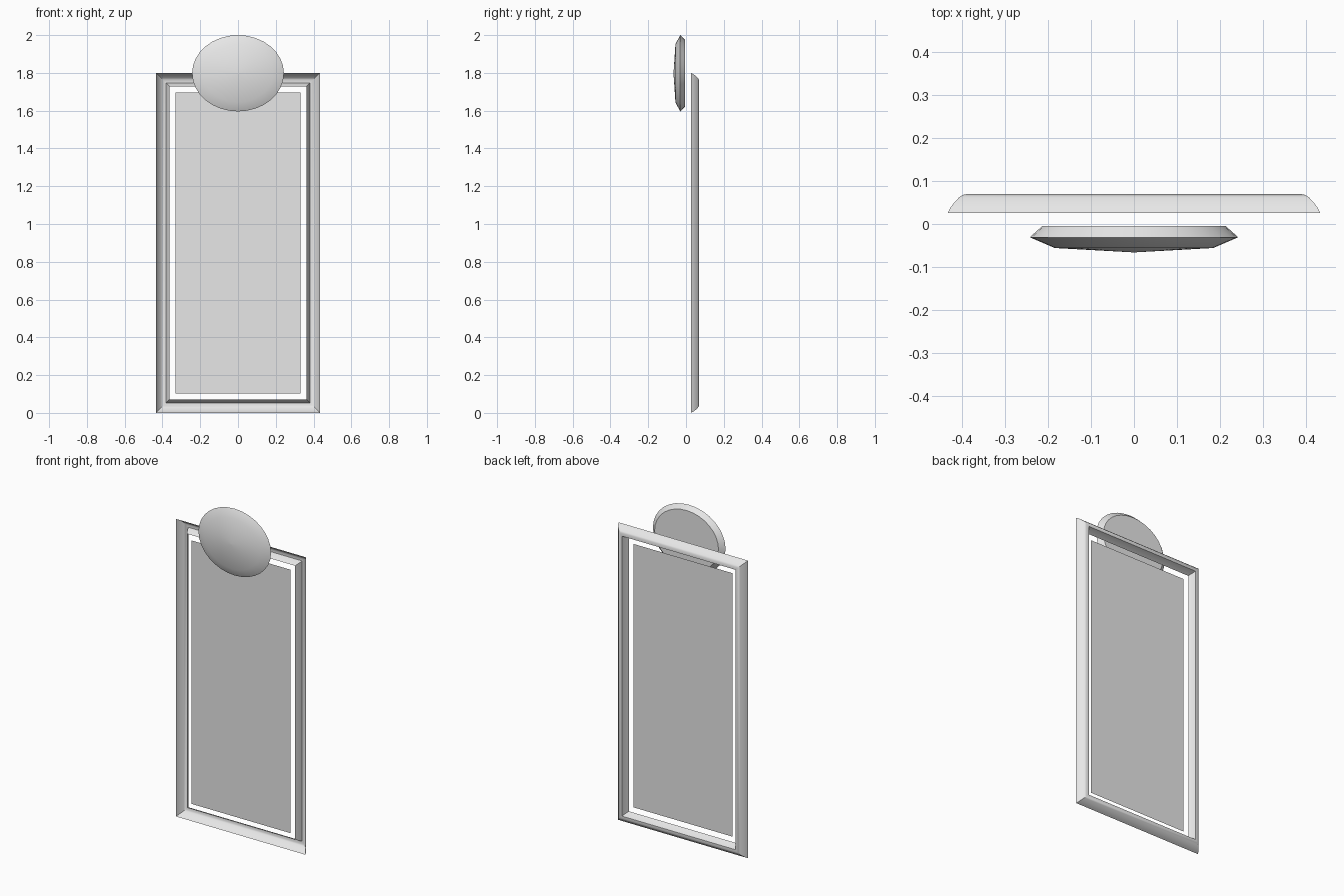
import bpy, bmesh, math

cube = bpy.data.objects.get("Cube")
if cube:
    bpy.data.objects.remove(cube, do_unlink=True)

grey = bpy.data.materials.new("light_grey")
grey.use_nodes = True
grey.diffuse_color = (0.8, 0.8, 0.8, 1)
grey.node_tree.nodes["Principled BSDF"].inputs["Base Color"].default_value = (0.8, 0.8, 0.8, 1)

HALF_W, HEIGHT = 0.434, 1.8


def rectangle(inset, y):
    """Corners of an upright rectangle set in from the frame outline."""
    x, low, high = HALF_W - inset, inset, HEIGHT - inset
    return [(-x, y, low), (x, y, low), (x, y, high), (-x, y, high)]


def ellipse(rx, rz, y, z, count=32):
    angles = [2 * math.pi * i / count for i in range(count)]
    return [(rx * math.cos(a), y, z + rz * math.sin(a)) for a in angles]


def loft(name, loops, cap_start=False, cap_end=False):
    """Bridge a series of closed loops into one smooth-shaded object."""
    bm = bmesh.new()
    rings = [[bm.verts.new(p) for p in loop] for loop in loops]
    for a, b in zip(rings, rings[1:]):
        for i in range(len(a)):
            j = (i + 1) % len(a)
            bm.faces.new((a[i], a[j], b[j], b[i]))
    if cap_start:
        bm.faces.new(rings[0][::-1])
    if cap_end:
        bm.faces.new(rings[-1])
    mesh = bpy.data.meshes.new(name)
    bm.to_mesh(mesh)
    bm.free()
    mesh.materials.append(grey)
    obj = bpy.data.objects.new(name, mesh)
    bpy.context.collection.objects.link(obj)
    bpy.ops.object.select_all(action="DESELECT")
    obj.select_set(True)
    bpy.context.view_layer.objects.active = obj
    bpy.ops.object.shade_smooth_by_angle(angle=math.radians(30))
    return obj


# Hollow moulding: rounded outer side, narrow crest, inner lip (inset, depth)
moulding = [(0, 0.026), (0.006, 0.038), (0.015, 0.050), (0.027, 0.063),
            (0.036, 0.068), (0.046, 0.070), (0.053, 0.070),
            (0.059, 0.052), (0.072, 0.030)]
loft("frame", [rectangle(inset, y) for inset, y in moulding][::-1])

# Flat sheet hanging free inside the frame
loft("panel", [rectangle(0.103, 0.028)], cap_end=True)

# Oval domed medallion: flat back, bevelled rim, shallow dome (scale, depth)
CENTRE_Z = 1.798
dome = [(0.88, -0.005), (1, -0.031), (0.76, -0.056), (0.02, -0.066)]
loft("medallion",
     [ellipse(0.243 * s, 0.202 * s, y, CENTRE_Z) for s, y in dome],
     cap_start=True, cap_end=True)
